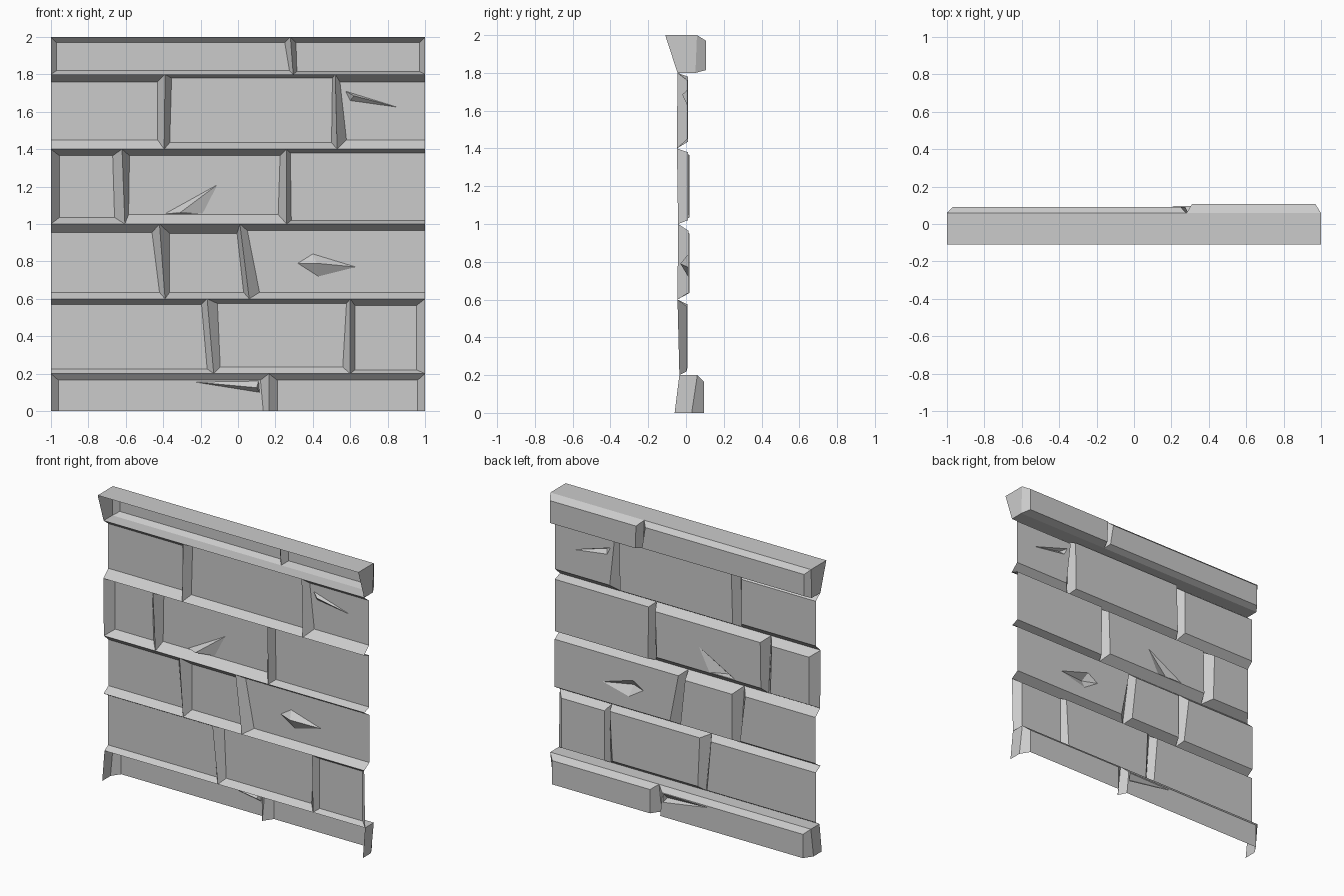
import bpy, bmesh

cube = bpy.data.objects.get("Cube")
if cube:
    bpy.data.objects.remove(cube, do_unlink=True)

stone = bpy.data.materials.new("grey stone")
stone.use_nodes = True
GREY = (0.6, 0.6, 0.6, 1)
stone.diffuse_color = GREY
stone.node_tree.nodes["Principled BSDF"].inputs["Base Color"].default_value = GREY


def add_face(bm, points):
    bm.faces.new([bm.verts.new(p) for p in points])


def chipped_face(bm, rim, outline, apex, y):
    """Flat brick face with a pointed chip knocked out of it."""
    edges = []
    loops = [[bm.verts.new(p) for p in rim], [bm.verts.new((x, y, z)) for x, z in outline]]
    for loop in loops:
        for a, b in zip(loop, loop[1:] + loop[:1]):
            edges.append(bm.edges.new((a, b)))
    bmesh.ops.triangle_fill(bm, edges=edges, use_beauty=True, use_dissolve=False)
    tip = bm.verts.new(apex)
    hole = loops[1]
    for a, b in zip(hole, hole[1:] + hole[:1]):
        bm.faces.new((a, b, tip))


def add_brick(bm, base, face, chip):
    """Face plus sloped sides; sides on an open border of the wall are left out."""
    if chip:
        chipped_face(bm, face, chip[0], chip[1], face[0][1])
    else:
        add_face(bm, face)
    for i in range(4):
        j = (i + 1) % 4
        on_end = all(abs(p[0]) == 1 for p in (base[i], base[j], face[i], face[j]))
        on_floor = all(p[2] == 0 for p in (base[i], base[j], face[i], face[j]))
        if not (on_end or on_floor):
            add_face(bm, [base[i], base[j], face[j], face[i]])


def course(name, z, groove_y, face_y, ends, joints, margins, chips={}, extra=()):
    """joints: (ridge, left foot, right foot), each as x at bottom and top.
    margins: bottom and top bevel height of each brick."""
    bm = bmesh.new()
    left = ((-1, -1), None, (-1 + ends[0],) * 2)
    right = ((1, 1), (1 - ends[1],) * 2, None)
    marks = [left, *joints, right]
    for i, (a, b) in enumerate(zip(marks, marks[1:])):
        lo, hi = margins[i]
        y = face_y[i]
        base = [(a[0][0], groove_y[0], z[0]), (b[0][0], groove_y[0], z[0]),
                (b[0][1], groove_y[1], z[1]), (a[0][1], groove_y[1], z[1])]
        face = [(a[2][0], y, z[0] + lo), (b[1][0], y, z[0] + lo),
                (b[1][1], y, z[1] - hi), (a[2][1], y, z[1] - hi)]
        add_brick(bm, base, face, chips.get(i))
    for points in extra:
        add_face(bm, points)
    bmesh.ops.remove_doubles(bm, verts=bm.verts, dist=0.0005)
    bmesh.ops.recalc_face_normals(bm, faces=bm.faces)
    if sum(f.normal.y * f.calc_area() for f in bm.faces) < 0:
        bmesh.ops.reverse_faces(bm, faces=bm.faces)
    mesh = bpy.data.meshes.new(name)
    bm.to_mesh(mesh)
    bm.free()
    mesh.materials.append(stone)
    bpy.context.collection.objects.link(bpy.data.objects.new(name, mesh))


def ledge(z, y_in, y_out):
    """Horizontal shelf running the full width."""
    return [(-1, y_in, z), (1, y_in, z), (1, y_out, z), (-1, y_out, z)]


def end_caps(z, inner, outer):
    return [[(x, inner[0], z[0]), (x, outer[0], z[0]), (x, outer[1], z[1]), (x, inner[1], z[1])]
            for x in (-1, 1)]


# Projecting foot course, open underneath
Z, INNER, OUTER = (0, 0.2), (-0.06, -0.035), (0.03, 0.06)
course("foot_course", Z, OUTER, (0.09, 0.095), (0.04, 0.04),
       [((0.165, 0.165), (0.135, 0.12), (0.21, 0.21))],
       [(0, 0.035), (0, 0.035)],
       {0: ([(-0.23, 0.155), (0.11, 0.16), (0.115, 0.1)], (0.1, 0.06, 0.125))},
       [ledge(Z[1], INNER[1], OUTER[1]), *end_caps(Z, INNER, OUTER)])

# Four recessed courses
course("lower_course", (0.2, 0.6), (-0.035, -0.045), (0.005, 0.007, 0.003), (0, 0.045),
       [((-0.13, -0.165), (-0.165, -0.195), (-0.095, -0.11)),
        ((0.6, 0.6), (0.56, 0.58), (0.625, 0.625))],
       [(0.025, 0.03), (0.035, 0.025), (0.02, 0.035)])

course("lower_middle_course", (0.6, 1.0), (-0.045, -0.042), (0.008, 0.018, 0.012), (0, 0),
       [((-0.39, -0.42), (-0.42, -0.46), (-0.365, -0.365)),
        ((0.06, 0.01), (0.03, -0.005), (0.115, 0.05))],
       [(0.035, 0.045), (0.035, 0.05), (0.035, 0.035)],
       {2: ([(0.32, 0.79), (0.4, 0.84), (0.63, 0.77), (0.43, 0.72)], (0.42, -0.03, 0.79))})

course("upper_middle_course", (1.0, 1.4), (-0.042, -0.048), (0.018, 0.015, 0.01), (0.045, 0),
       [((-0.605, -0.62), (-0.66, -0.67), (-0.585, -0.58)),
        ((0.26, 0.26), (0.215, 0.225), (0.285, 0.28))],
       [(0.035, 0.035), (0.05, 0.035), (0.02, 0.02)],
       {1: ([(-0.39, 1.055), (-0.11, 1.21), (-0.19, 1.055)], (-0.31, -0.025, 1.06))})

course("upper_course", (1.4, 1.8), (-0.048, -0.045), (0.006, 0.01, 0.008), (0, 0),
       [((-0.395, -0.39), (-0.43, -0.43), (-0.365, -0.355)),
        ((0.53, 0.52), (0.5, 0.505), (0.58, 0.545))],
       [(0.05, 0.04), (0.035, 0.02), (0.05, 0.04)],
       {2: ([(0.575, 1.71), (0.85, 1.625), (0.6, 1.66)], (0.62, -0.02, 1.685))})

# Projecting cap course with a flat top and underside, hollow inside
Z, INNER, OUTER = (1.8, 2.0), (-0.045, -0.11), (0.05, 0.058)
course("cap_course", Z, OUTER, (0.09, 0.106), (0.03, 0.03),
       [((0.295, 0.28), (0.275, 0.25), (0.315, 0.31))],
       [(0.02, 0.03), (0.015, 0.03)],
       {}, [ledge(Z[0], INNER[0], OUTER[0]), ledge(Z[1], INNER[1], OUTER[1]),
            *end_caps(Z, INNER, OUTER)])
